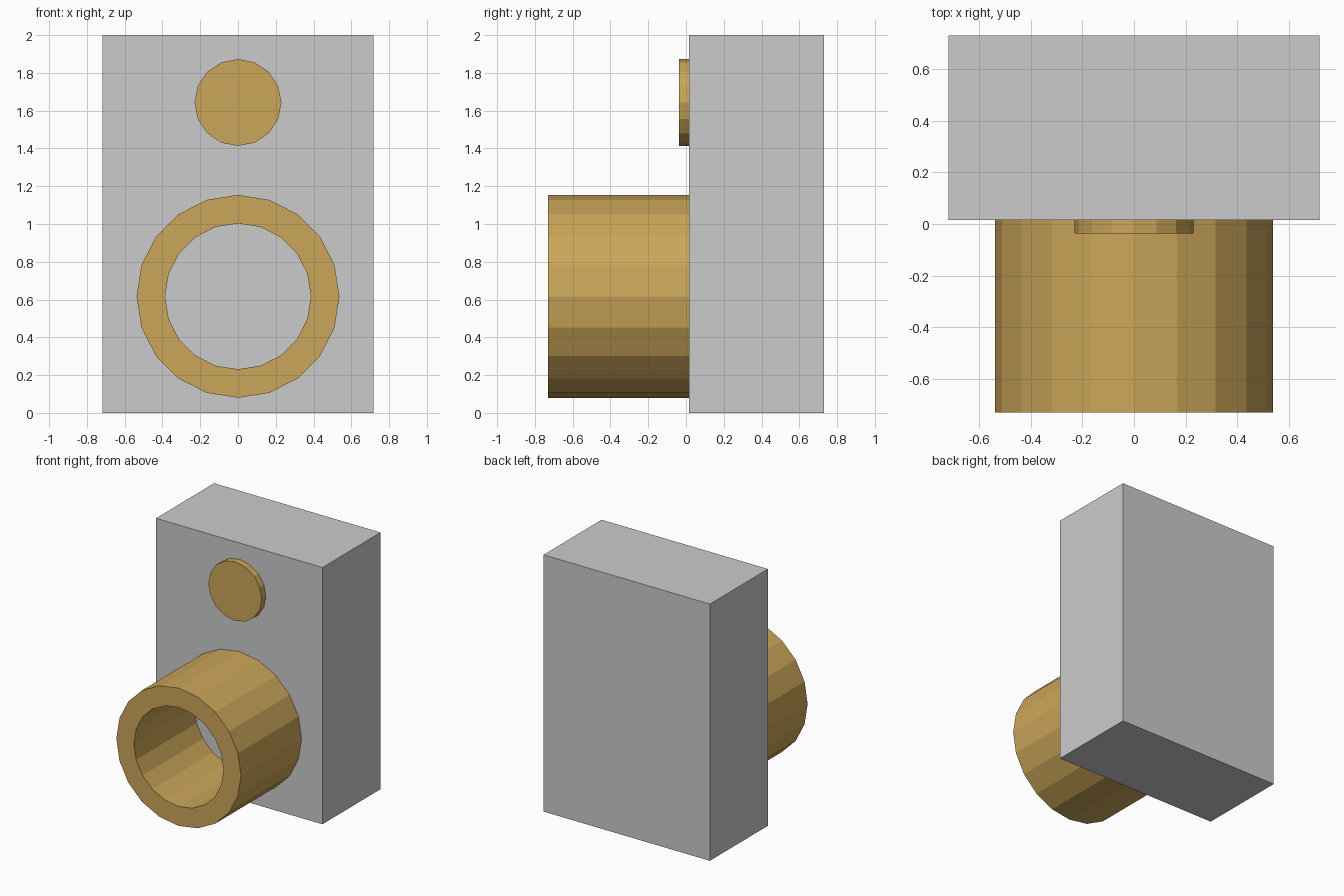
import bpy, bmesh
from math import sin, cos, tau

if "Cube" in bpy.data.objects:
    bpy.data.objects.remove(bpy.data.objects["Cube"])

BACK, FACE = 0.73, 0.015   # rear and front planes of the block

gold = bpy.data.materials.new("gold")
gold.diffuse_color = (0.60, 0.38, 0.10, 1)
gold.use_nodes = True
gold.node_tree.nodes["Principled BSDF"].inputs["Base Color"].default_value = gold.diffuse_color


def finish(name, bm, mat=None):
    bmesh.ops.recalc_face_normals(bm, faces=bm.faces)
    mesh = bpy.data.meshes.new(name)
    bm.to_mesh(mesh)
    bm.free()
    if mat:
        mesh.materials.append(mat)
    obj = bpy.data.objects.new(name, mesh)
    bpy.context.collection.objects.link(obj)
    return obj


def ring(bm, r, y, z, sides):
    return [bm.verts.new((r * sin(tau * i / sides), y, z + r * cos(tau * i / sides)))
            for i in range(sides)]


def bridge(bm, a, b):
    n = len(a)
    for i in range(n):
        j = (i + 1) % n
        bm.faces.new((a[i], a[j], b[j], b[i]))


# Block body
bm = bmesh.new()
bmesh.ops.create_cube(bm, size=1)
bmesh.ops.scale(bm, vec=(1.434, BACK - FACE, 2), verts=bm.verts)
bmesh.ops.translate(bm, vec=(0, (BACK + FACE) / 2, 1), verts=bm.verts)
finish("block_body", bm)

# Thick tube sticking out of the front
bm = bmesh.new()
loops = [ring(bm, r, y, 0.617, 20)
         for r, y in ((0.537, FACE), (0.537, -0.73), (0.386, -0.73), (0.386, FACE))]
for k in range(4):
    bridge(bm, loops[k], loops[(k + 1) % 4])
finish("front_tube", bm, gold)

# Thin round button above the tube
bm = bmesh.new()
rear, front = (ring(bm, 0.23, y, 1.643, 16) for y in (FACE, -0.037))
bridge(bm, rear, front)
bm.faces.new(rear)
bm.faces.new(front)
finish("round_button", bm, gold)
